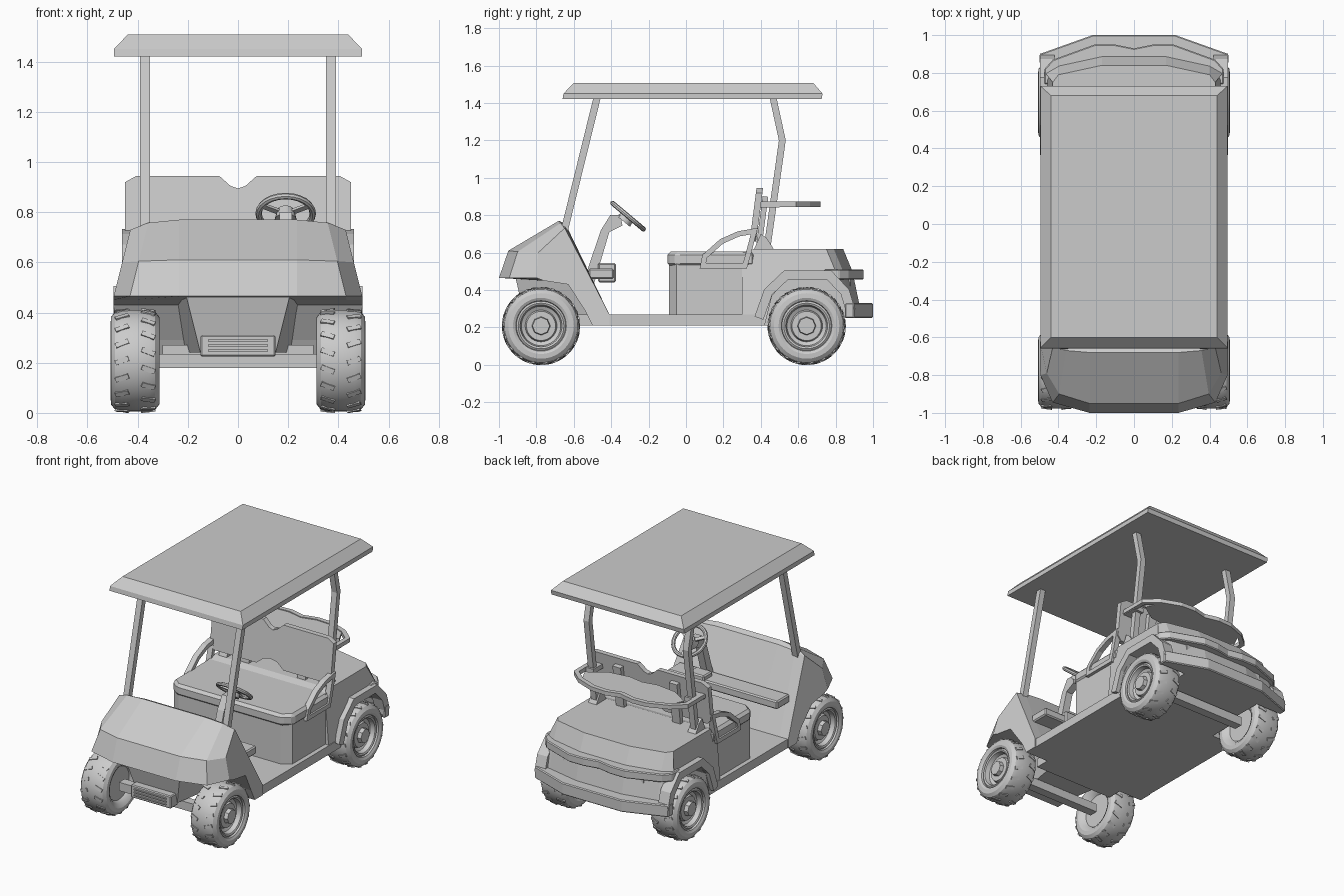
import bpy, bmesh, math
from mathutils import Vector, Matrix

if "Cube" in bpy.data.objects:
    bpy.data.objects.remove(bpy.data.objects["Cube"])

PLANE = {'x': lambda a, b, d: (d, a, b), 'y': lambda a, b, d: (a, d, b), 'z': lambda a, b, d: (a, b, d)}


def make(name, bm, mirror=False, bevel=0):
    bmesh.ops.recalc_face_normals(bm, faces=bm.faces)
    me = bpy.data.meshes.new(name)
    bm.to_mesh(me)
    bm.free()
    ob = bpy.data.objects.new(name, me)
    bpy.context.collection.objects.link(ob)
    if bevel:
        m = ob.modifiers.new("bevel", 'BEVEL')
        m.width, m.segments = bevel, 1
    if mirror:
        ob.modifiers.new("mirror", 'MIRROR')
    return ob


def loft(name, sections, closed=False, **kw):
    """Skin equal-length rings of points; cap the ends unless closed."""
    bm = bmesh.new()
    rings = [[bm.verts.new(p) for p in s] for s in sections]
    n = len(rings[0])
    pairs = list(zip(rings, rings[1:])) + ([(rings[-1], rings[0])] if closed else [])
    for r, s in pairs:
        for i in range(n):
            j = (i + 1) % n
            bm.faces.new((r[i], r[j], s[j], s[i]))
    if not closed:
        bm.faces.new(rings[0])
        bm.faces.new(rings[-1])
    return make(name, bm, **kw)


def prism(name, pts, axis, lo, hi, **kw):
    return loft(name, [[PLANE[axis](a, b, d) for a, b in pts] for d in (lo, hi)], **kw)


def box(name, x, y, z, **kw):
    return prism(name, [(x[0], y[0]), (x[1], y[0]), (x[1], y[1]), (x[0], y[1])], 'z', *z, **kw)


def ribbon(name, path, axis, lo, hi, width, closed=False, **kw):
    """Rectangular bar that follows a 2D path with mitred corners."""
    P = [Vector(p) for p in path]
    n, secs = len(P), []
    for i, p in enumerate(P):
        a = P[i - 1] if i or closed else p
        b = P[(i + 1) % n] if i < n - 1 or closed else p
        d1, d2 = (p - a), (b - p)
        d1 = (d1 if d1.length else d2).normalized()
        d2 = (d2 if d2.length else d1).normalized()
        t = (d1 + d2).normalized()
        nrm = Vector((-t.y, t.x)) * (width / 2 / max(0.5, t.dot(d1)))
        u, v = p + nrm, p - nrm
        f = PLANE[axis]
        secs.append([f(*u, lo), f(*u, hi), f(*v, hi), f(*v, lo)])
    return loft(name, secs, closed, **kw)


def sym(half):
    """Complete a half outline by reflecting its first coordinate."""
    return half + [(-a, b) for a, b in reversed(half) if abs(a) > 1e-6]


def both(secs):
    return [[(-x, y, z) for x, y, z in s] for s in reversed(secs)] + secs


# Roof with sloped rim
loft("roof", [[(-x, y0, z), (x, y0, z), (x, y1, z), (-x, y1, z)] for x, y0, y1, z in
              [(.495, -.66, .725, 1.42), (.495, -.655, .73, 1.45), (.44, -.6, .68, 1.508)]])

# Roof posts
ribbon("front_post", [(-.655, .70), (-.475, 1.43)], 'x', .35, .39, .038, mirror=True)
ribbon("rear_post", [(.43, .60), (.515, 1.2), (.465, 1.43)], 'x', .35, .39, .036, mirror=True)
prism("post_gusset", [(.36, .61), (.40, .70), (.43, .68), (.475, .61)], 'x', .34, .40, mirror=True)

# Front cowl: side profile skinned across stations that taper to the sides
nose = [(-1, .465), (-.95, .61), (-.68, .77), (-.645, .755), (-.41, .27), (-.41, .21),
        (-.50, .21), (-.54, .29), (-.63, .43), (-.76, .45)]
lag = {1: [.055, .05, .01, .0], 2: [.2, .16, .03, .0]}
drop = {1: [0, .005, .012, .01], 2: [0, .01, .04, .03]}
secs = [[(.235, y, z) for y, z in nose]]
for k in (1, 2):
    s = []
    for i, (y, z) in enumerate(nose):
        if i < 4:
            y, z = y + lag[k][i], z - drop[k][i]
        side = .497 - max(0, z - .46) * .25 if z > .3 else .475
        s.append((side - (.065 if k == 1 else 0), y, z))
    secs.append(s)
loft("front_cowl", both(secs))

# Underbody front, grille and axles
loft("front_underbody", [[(-w, y, z), (w, y, z), (w + .06, -.5, z), (-w - .06, -.5, z)]
                         for w, y, z in [(.15, -.86, .24), (.205, -.91, .46)]])
box("front_grille", (-.15, .15), (-.93, -.85), (.225, .31), bevel=.006)
for i in range(3):
    box("grille_slat", (-.12, .12), (-.94, -.92), (.245 + i * .02, .252 + i * .02))
box("front_axle", (-.32, .32), (-.81, -.75), (.178, .235))
box("rear_axle", (-.32, .32), (.62, .68), (.18, .24))

# Floor pan
prism("floor", sym([(.3, -.6), (.3, -.5), (.47, -.5), (.47, .42), (.3, .42), (.3, .6)]), 'z', .21, .27)
box("rear_underbody", (-.3, .3), (.4, .88), (.25, .5))

# Rear body with wheel arch
tail = [(.30, .21), (.30, .60), (.36, .62), (.84, .62), (.89, .5), (.94, .26), (.87, .26),
        (.845, .36), (.77, .455), (.54, .455), (.46, .37), (.42, .21)]
secs = []
for k, (w, back) in enumerate([(.17, 0), (.40, .05), (.47, .09)]):
    secs.append([(w - (max(0, z - .5) * .33 if k == 2 else 0), y - (back if 3 <= i <= 5 else 0), z)
                 for i, (y, z) in enumerate(tail)])
secs[2][5] = (.47, .875, .26)
loft("rear_body", both(secs))
ribbon("rear_fender", [(.39, .25), (.44, .39), (.535, .48), (.765, .48), (.85, .39), (.88, .29)],
       'x', .42, .497, .05, mirror=True)
prism("rear_ledge", sym([(0, .93), (.1, .95), (.21, .95), (.43, .87), (.475, .82), (.475, .74), (.3, .74)]),
      'z', .455, .51, bevel=.006)
prism("rear_bumper", sym([(.22, 1), (.5, .90), (.5, .85), (.25, .85)]), 'z', .25, .33, bevel=.006)

# Seat box, cushion and backrest
prism("seat_box", sym([(.38, -.09), (.44, -.05), (.44, .34)]), 'z', .26, .54)
prism("seat_cushion", sym([(.39, -.10), (.45, -.05), (.45, .37)]), 'z', .525, .605, bevel=.018)
back = prism("seat_back", sym([(0, .895), (.03, .905), (.075, .945), (.405, .945), (.45, .92), (.45, .69),
                               (.42, .66), (.10, .66), (.05, .70), (0, .71)]), 'y', .34, .375)
for v in back.data.vertices:
    v.co.y += (v.co.z - .66) * .13
ribbon("seat_support", [(.385, .60), (.425, .90)], 'x', .18, .24, .03, mirror=True)

# Armrests
ribbon("armrest", [(.09, .53), (.10, .58), (.19, .66), (.28, .70), (.365, .715), (.335, .60), (.315, .53)],
       'x', .425, .462, .028, closed=True, mirror=True)

# Rear rack: rail and wavy plate
rear = [(.41, .58), (.33, .65), (.2, .70), (.1, .705), (0, .68)]
rail = [(.41, .40)] + rear
ribbon("rack_rail", rail + [(-a, b) for a, b in reversed(rail[:-1])], 'z', .845, .872, .03)
prism("rack_plate", sym([(0, .47), (.1, .45), (.25, .47), (.37, .55), (.33, .63), (.2, .69), (.1, .7), (0, .68)]),
      'z', .848, .866)
ribbon("rack_bracket", [(.38, .855), (.50, .855)], 'x', .34, .42, .03, mirror=True)

# Dash tray, pedal box
box("dash_tray", (-.41, .41), (-.52, -.385), (.46, .515), bevel=.008)
box("pedal_box", (.13, .25), (-.47, -.375), (.44, .545), bevel=.008)

# Steering column and wheel
prism("steering_column", [(-.55, .44), (-.49, .44), (-.41, .71), (-.34, .745), (-.35, .80), (-.405, .80),
                          (-.455, .72)], 'x', .165, .215)
bm = bmesh.new()
ring = []
for i in range(24):
    a = math.tau * i / 24
    ring.append([bm.verts.new(((.108 + .013 * math.cos(b)) * math.cos(a), (.108 + .013 * math.cos(b)) * math.sin(a),
                               .013 * math.sin(b))) for b in [math.tau * j / 8 for j in range(8)]])
for i in range(24):
    for j in range(8):
        r, s, k = ring[i], ring[(i + 1) % 24], (j + 1) % 8
        bm.faces.new((r[j], r[k], s[k], s[j]))
bmesh.ops.create_cone(bm, cap_ends=True, segments=12, radius1=.045, radius2=.035, depth=.05,
                      matrix=Matrix.Translation((0, 0, -.012)))
for a in (90, 210, 330):
    m = Matrix.Rotation(math.radians(a), 4, 'Z') @ Matrix.Translation((.07, 0, -.004)) @ Matrix.Diagonal((.08, .022, .012, 1))
    bmesh.ops.create_cube(bm, size=1, matrix=m)
wheel = make("steering_wheel", bm)
wheel.location = (.19, -.31, .795)
wheel.rotation_euler = (math.radians(-40), 0, 0)
smooth = [wheel]

# Road wheels: lathed tyre and rim, octagonal hub, angled lugs
prof = [(-.065, 0), (-.065, .11), (-.085, .125), (-.098, .15), (-.096, .175), (-.08, .195), (-.055, .203),
        (.055, .203), (.08, .195), (.096, .175), (.098, .15), (.09, .135), (.078, .132), (.085, .122),
        (.08, .112), (.05, .105), (.04, .085), (.06, .078), (.062, 0)]
bm = bmesh.new()
vs = [bm.verts.new((x, 0, r)) for x, r in prof]
es = [bm.edges.new(p) for p in zip(vs, vs[1:])]
bmesh.ops.spin(bm, geom=vs + es, cent=(0, 0, 0), axis=(1, 0, 0), angle=math.tau, steps=40)
bmesh.ops.remove_doubles(bm, verts=bm.verts, dist=1e-4)
bmesh.ops.create_cone(bm, cap_ends=True, segments=8, radius1=.052, radius2=.046, depth=.04,
                      matrix=Matrix.Translation((.067, 0, 0)) @ Matrix.Rotation(math.pi / 2, 4, 'Y'))
for i in range(18):
    for s in (-1, 1):
        turn = Matrix.Rotation(math.tau * (i + (.5 if s > 0 else 0)) / 18, 4, 'X')
        m = (turn @ Matrix.Translation((s * .052, 0, .2)) @ Matrix.Rotation(s * .12, 4, 'Y')
             @ Matrix.Rotation(s * .35, 4, 'Z') @ Matrix.Diagonal((.055, .02, .012, 1)))
        bmesh.ops.create_cube(bm, size=1, matrix=m)
tyre = make("wheel_front_right", bm)
smooth.append(tyre)
for ob in smooth:
    bpy.ops.object.select_all(action='DESELECT')
    ob.select_set(True)
    bpy.context.view_layer.objects.active = ob
    bpy.ops.object.shade_smooth_by_angle(angle=math.radians(32))
tyre.location = (.41, -.775, .208)
for name, x, y in [("wheel_front_left", -.41, -.775), ("wheel_rear_right", .41, .645), ("wheel_rear_left", -.41, .645)]:
    ob = tyre.copy()
    ob.name = name
    ob.location = (x, y, .208)
    ob.rotation_euler = (0, 0, math.pi if x < 0 else 0)
    bpy.context.collection.objects.link(ob)
